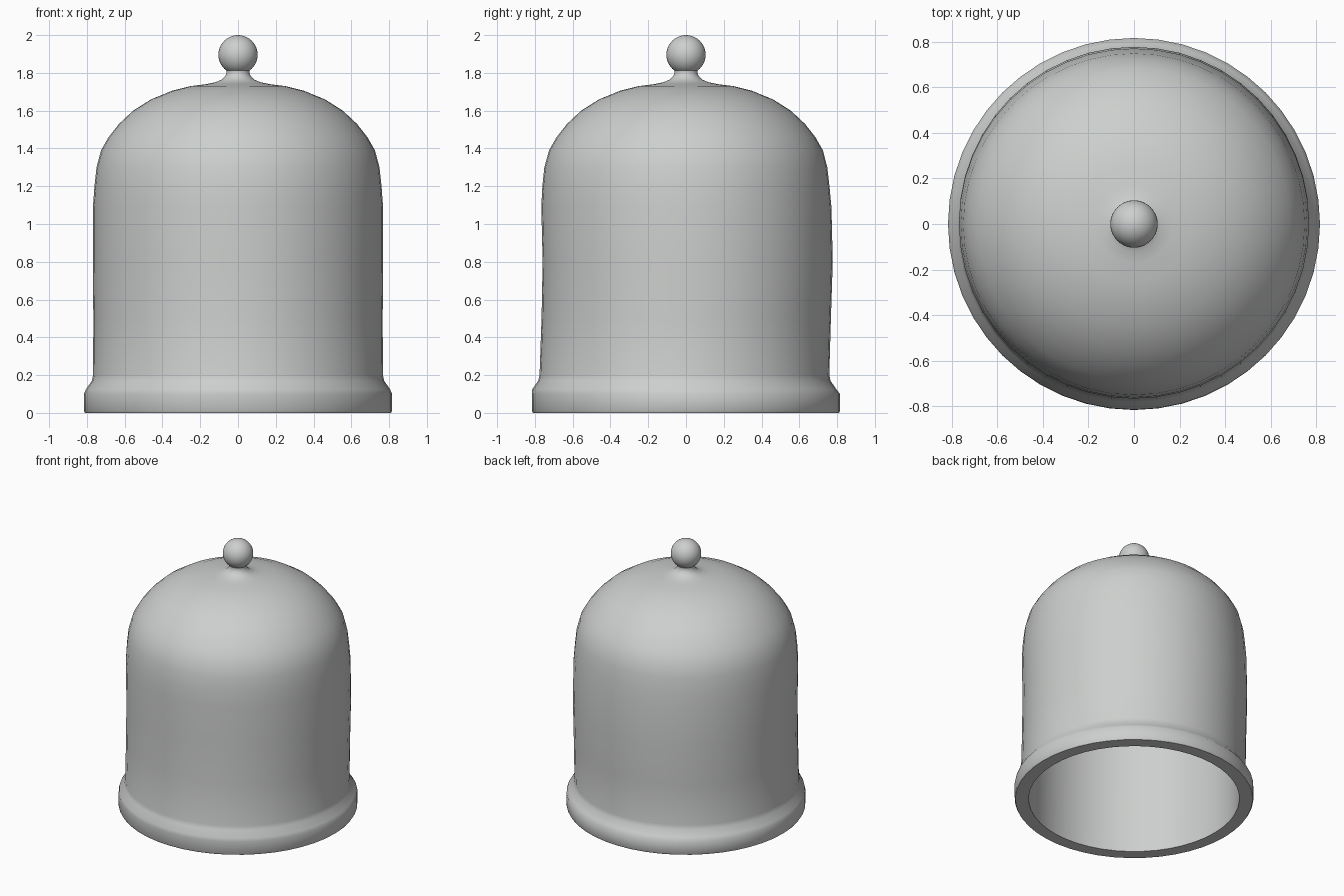
import bpy, bmesh, math

if "Cube" in bpy.data.objects:
    bpy.data.objects.remove(bpy.data.objects["Cube"], do_unlink=True)

SEGMENTS = 48

grey = bpy.data.materials.new("pale_grey_glass")
grey.use_nodes = True
colour = (0.61, 0.625, 0.615, 1)
grey.diffuse_color = colour
grey.node_tree.nodes["Principled BSDF"].inputs["Base Color"].default_value = colour


def sway(z):
    """Slight hand-blown sideways drift of the wall, zero at the rim and above the shoulder."""
    if z < 0.12 or z > 1.4:
        return 0
    return -0.009 * math.cos((z - 0.12) / 0.7 * math.pi) * min(1, (1.4 - z) / 0.5)


def lathe(name, profile, angle):
    """Spin (radius, height) points around z; a zero radius closes the surface."""
    bm = bmesh.new()
    rings = []
    for r, z in profile:
        count = SEGMENTS if r > 0 else 1
        rings.append([bm.verts.new((r * math.cos(math.tau * i / SEGMENTS),
                                    r * math.sin(math.tau * i / SEGMENTS) + sway(z), z))
                      for i in range(count)])
    for a, b in zip(rings, rings[1:]):
        for i in range(SEGMENTS):
            j = (i + 1) % SEGMENTS
            corners = [a[i % len(a)], a[j % len(a)], b[j % len(b)], b[i % len(b)]]
            bm.faces.new(list(dict.fromkeys(corners)))
    bmesh.ops.recalc_face_normals(bm, faces=bm.faces)
    mesh = bpy.data.meshes.new(name)
    bm.to_mesh(mesh)
    bm.free()
    obj = bpy.data.objects.new(name, mesh)
    bpy.context.collection.objects.link(obj)
    finish(obj, angle)


def finish(obj, angle):
    obj.data.materials.append(grey)
    bpy.ops.object.select_all(action="DESELECT")
    obj.select_set(True)
    bpy.context.view_layer.objects.active = obj
    bpy.ops.object.shade_smooth_by_angle(angle=math.radians(angle))


# Hollow dome: inner wall, flared rim, outer wall, shoulder and neck
inner = [(0, 1.68), (0.18, 1.67), (0.34, 1.63), (0.51, 1.54), (0.62, 1.43),
         (0.685, 1.32), (0.71, 1.2), (0.72, 1.05), (0.72, 0.6), (0.72, 0)]
rim = [(0.81, 0), (0.816, 0.01), (0.816, 0.1), (0.805, 0.125), (0.774, 0.17), (0.767, 0.2)]
wall = [(0.766, 0.5), (0.768, 0.8), (0.768, 1.09), (0.76, 1.2), (0.749, 1.3)]
shoulder = [(0.725, 1.39), (0.685, 1.46), (0.63, 1.53), (0.555, 1.6), (0.46, 1.66),
            (0.35, 1.705), (0.25, 1.73), (0.17, 1.74)]
neck = [(0.12, 1.75), (0.085, 1.765), (0.066, 1.785), (0.06, 1.805), (0.066, 1.825), (0, 1.83)]
lathe("bell_dome", inner + rim + wall + shoulder + neck, 50)

# Round handle on top
bpy.ops.mesh.primitive_uv_sphere_add(segments=32, ring_count=20, radius=0.104, location=(0, 0, 1.896))
knob = bpy.context.object
knob.name = "handle_knob"
finish(knob, 60)
